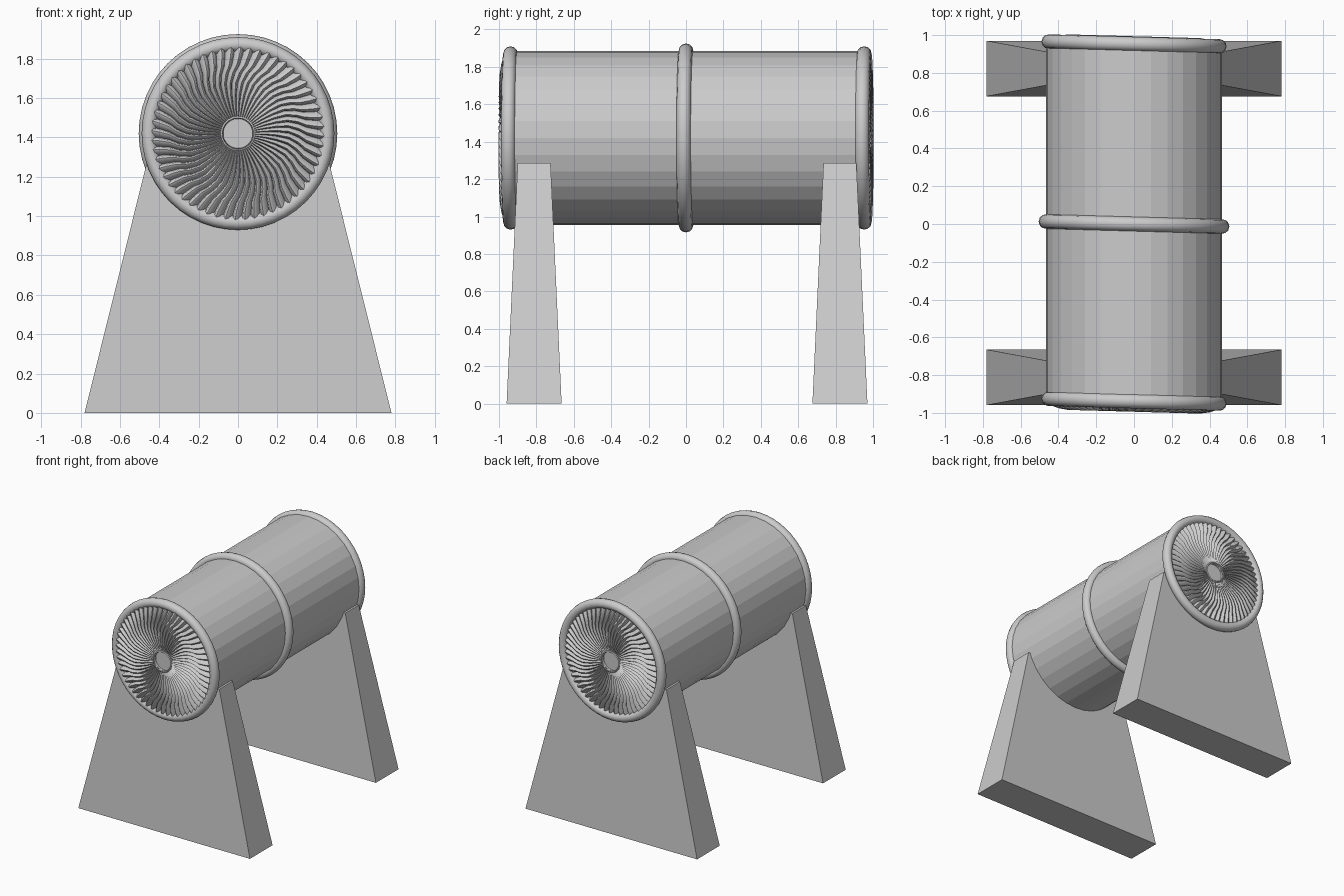
import bpy, bmesh
from math import sin, cos, pi, radians
from mathutils import Matrix

if "Cube" in bpy.data.objects:
    bpy.data.objects.remove(bpy.data.objects["Cube"])

CZ = 1.42                    # drum axis height
TILT = radians(-1.6)         # slight skew of the bands and fans
BLADES = 56


def finish(name, bm, smooth=None):
    bmesh.ops.recalc_face_normals(bm, faces=bm.faces)
    me = bpy.data.meshes.new(name)
    bm.to_mesh(me)
    bm.free()
    ob = bpy.data.objects.new(name, me)
    bpy.context.collection.objects.link(ob)
    if smooth:
        bpy.ops.object.select_all(action='DESELECT')
        ob.select_set(True)
        bpy.context.view_layer.objects.active = ob
        bpy.ops.object.shade_smooth_by_angle(angle=radians(smooth))
    return ob


def lathe(name, profile, y, steps, closed=False, smooth=None, tilt=TILT, back=False):
    """Spin (radius, outward offset) points around the y axis."""
    bm = bmesh.new()
    rows = [[bm.verts.new((r * cos(2 * pi * i / steps), -d, r * sin(2 * pi * i / steps)))
             for r, d in profile] for i in range(steps)]
    n = len(profile)
    for i in range(steps):
        a, b = rows[i], rows[(i + 1) % steps]
        for j in range(n if closed else n - 1):
            k = (j + 1) % n
            bm.faces.new((a[j], a[k], b[k], b[j]))
    if not closed:
        for j in (0, n - 1):
            bm.faces.new([row[j] for row in rows])
    ob = finish(name, bm, smooth)
    ob.location = (0, y, CZ)
    ob.rotation_euler.z = tilt + (pi if back else 0)
    return ob


# Drum
lathe("drum", [(0.466, -0.945), (0.466, 0.93)], 0, 32, tilt=0)

# Rounded bands
for name, y, major in (("front_band", -0.938, 0.453), ("middle_band", 0.0, 0.468),
                       ("back_band", 0.953, 0.453)):
    ring = [(major + 0.037 * cos(2 * pi * k / 12), 0.038 * sin(2 * pi * k / 12))
            for k in range(12)]
    lathe(name, ring, y, 48, closed=True, smooth=40)


# Fan: curved blades around the axis, facing -y
def fan(name, y, back):
    bm = bmesh.new()
    # radius, sweep angle in degrees, front edge offset
    path = [(0.075, 0, 0.012), (0.14, 0, 0.014), (0.20, -1, 0.018), (0.26, -3, 0.022),
            (0.31, -7, 0.024), (0.35, -11, 0.024), (0.40, -13, 0.016), (0.447, -14, 0.0)]
    pitch = 2 * pi / BLADES
    # cross-section: fraction of pitch, depth behind the front edge
    section = [(-0.5, 0.035), (-0.38, 0.010), (-0.15, 0.0), (0.12, 0.004), (0.5, 0.035)]
    for b in range(BLADES):
        rows = []
        for r, sweep, front in path:
            row = []
            for f, depth in section:
                a = pitch * (b + f) + radians(sweep)
                row.append(bm.verts.new((r * cos(a), -front + depth * min(1, r / 0.25), r * sin(a))))
            rows.append(row)
        for p, q in zip(rows, rows[1:]):
            for j in range(len(section) - 1):
                bm.faces.new((p[j], p[j + 1], q[j + 1], q[j]))
        bm.faces.new(rows[0])
        bm.faces.new(rows[-1][::-1])
    ob = finish(name, bm, 50)
    ob.location = (0, y, CZ)
    ob.rotation_euler.z = TILT + (pi if back else 0)


# Fans with recessed hub cups
for side, y, back in (("front", -0.97, False), ("back", 0.97, True)):
    fan(side + "_fan", y, back)
    cup = [(0.074, -0.03), (0.088, -0.03), (0.088, 0.012), (0.08, 0.016),
           (0.078, 0.012), (0.078, -0.012)]
    lathe(side + "_hub", cup, y, 32, smooth=40, back=back)


# Tapered support legs
def leg(name, y):
    bm = bmesh.new()
    lower = [bm.verts.new((x, d, 0)) for x, d in
             ((-0.78, -0.147), (0.78, -0.147), (0.78, 0.147), (-0.78, 0.147))]
    upper = [bm.verts.new((x, d, 1.285)) for x, d in
             ((-0.46, -0.088), (0.46, -0.088), (0.46, 0.088), (-0.46, 0.088))]
    bm.faces.new(lower[::-1])
    bm.faces.new(upper)
    for i in range(4):
        k = (i + 1) % 4
        bm.faces.new((lower[i], lower[k], upper[k], upper[i]))
    finish(name, bm).location.y = y


leg("front_leg", -0.812)
leg("back_leg", 0.823)
